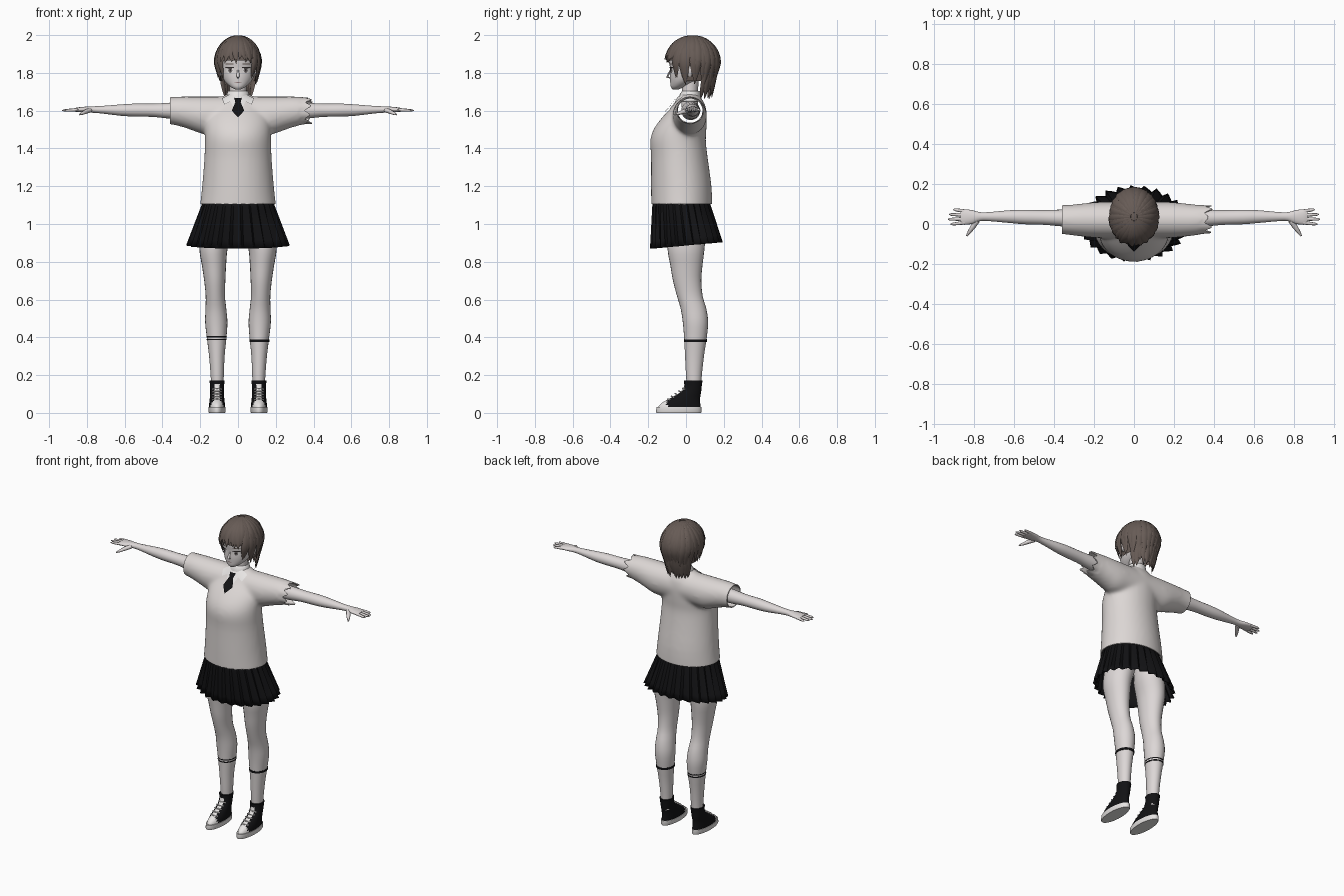
import bpy, bmesh, math, random
from math import sin, cos, pi, radians
from mathutils import Vector
from mathutils.bvhtree import BVHTree

random.seed(4)
cube = bpy.data.objects.get("Cube")
if cube:
    bpy.data.objects.remove(cube)


def material(name, *rgb):
    m = bpy.data.materials.new(name)
    m.use_nodes = True
    col = (*rgb, 1)
    m.diffuse_color = col
    node = m.node_tree.nodes["Principled BSDF"]
    node.inputs["Base Color"].default_value = col
    node.inputs["Roughness"].default_value = 0.8
    return m


SKIN = material("skin", .72, .68, .675)
KNIT = material("knit", .72, .68, .665)
WHITE = material("white", .8, .78, .77)
BLACK = material("black", .006, .006, .007)
HAIR = material("hair", .135, .105, .092)
IRIS = material("iris", .2, .18, .18)
LASH = material("lash", .03, .025, .025)
LIP = material("lip", .3, .2, .2)


def finish(bm, name, *mats, angle=50, solid=0):
    bmesh.ops.recalc_face_normals(bm, faces=bm.faces)
    me = bpy.data.meshes.new(name)
    bm.to_mesh(me)
    bm.free()
    for m in mats:
        me.materials.append(m)
    me.shade_smooth()
    me.set_sharp_from_angle(angle=radians(angle))
    ob = bpy.data.objects.new(name, me)
    bpy.context.collection.objects.link(ob)
    if solid:
        mod = ob.modifiers.new("thickness", "SOLIDIFY")
        mod.thickness = solid
    return ob


def skin_rings(bm, rings, caps=True):
    vs = [[bm.verts.new(p) for p in r] for r in rings]
    n = len(vs[0])
    for a, b in zip(vs, vs[1:]):
        for i in range(n):
            j = (i + 1) % n
            bm.faces.new((a[i], a[j], b[j], b[i]))
    if caps:
        bm.faces.new(vs[0])
        bm.faces.new(vs[-1])


def smooth_path(rows, sub):
    out = []
    for i in range(len(rows) - 1):
        p = [rows[max(i - 1, 0)], rows[i], rows[i + 1], rows[min(i + 2, len(rows) - 1)]]
        for k in range(sub):
            t = k / sub
            out.append([b + .5 * t * (c - a + t * (2 * a - 5 * b + 4 * c - d + t * (3 * (b - c) + d - a)))
                        for a, b, c, d in zip(*p)])
    return out + [list(rows[-1])]


def loft(bm, rows, axis="z", side=1, n=24, sub=3, caps=True):
    """Rows: position on the axis, two centre values, two radii."""
    rings = []
    for r in smooth_path(rows, sub):
        ring = []
        for i in range(n):
            c, s = cos(2 * pi * i / n), sin(2 * pi * i / n)
            if axis == "z":
                ring.append((side * (r[1] + r[3] * c), r[2] + r[4] * s, r[0]))
            else:
                ring.append((side * r[0], r[1] + r[3] * c, r[2] + r[4] * s))
        rings.append(ring)
    skin_rings(bm, rings, caps)


def strand(bm, pts, widths, thick, centre, n=6):
    """Flattened tapering tube that faces away from a centre."""
    pts = [Vector(p) for p in pts]
    rings = []
    for i, p in enumerate(pts):
        t = (pts[min(i + 1, len(pts) - 1)] - pts[max(i - 1, 0)]).normalized()
        out = p - Vector(centre)
        out = (out - t * out.dot(t)).normalized()
        w = t.cross(out) * widths[i]
        out *= widths[i] * thick
        rings.append([p + w * cos(2 * pi * k / n) + out * sin(2 * pi * k / n) for k in range(n)])
    skin_rings(bm, rings)


def decal(name, outline, mat, bvh, off):
    """Thin plate laid on the front of a surface."""
    bm = bmesh.new()
    vs = [bm.verts.new((x, 0, z)) for x, z in outline]
    mid = bm.verts.new(sum((v.co for v in vs), Vector()) / len(vs))
    for a, b in zip(vs, vs[1:] + vs[:1]):
        bm.faces.new((a, b, mid))
    bmesh.ops.subdivide_edges(bm, edges=bm.edges, cuts=2, use_grid_fill=True)
    for v in bm.verts:
        hit = bvh.ray_cast(Vector((v.co.x, -1, v.co.z)), Vector((0, 1, 0)))[0]
        v.co.y = (hit.y if hit else -.03) - off
    return finish(bm, name, mat)


def oval(cx, cz, rx, rz, n=14):
    return [(cx + rx * cos(2 * pi * i / n), cz + rz * sin(2 * pi * i / n)) for i in range(n)]


# Sweater: torso and sleeves fused, then opened at hem and cuffs
bm = bmesh.new()
loft(bm, [(1.08, 0, -.022, .203, .162), (1.2, 0, -.025, .19, .16), (1.35, 0, -.035, .178, .15),
          (1.44, 0, -.042, .175, .147), (1.5, 0, -.032, .175, .14), (1.56, 0, -.01, .17, .12),
          (1.62, 0, .015, .14, .09), (1.66, 0, .02, .1, .065), (1.69, 0, .022, .055, .045)], n=40)
half = [(.1, .02, 1.575, .09, .1), (.18, .02, 1.575, .09, .1), (.24, .02, 1.585, .085, .09),
        (.3, .02, 1.595, .078, .08), (.36, .022, 1.6, .073, .072), (.43, .022, 1.6, .072, .071)]
loft(bm, [(-r[0], *r[1:]) for r in reversed(half)] + half, axis="x", n=32)
raw = finish(bm, "sweater_blank", KNIT)
mod = raw.modifiers.new("fuse", "REMESH")
mod.mode, mod.voxel_size = "VOXEL", .011
mod = raw.modifiers.new("relax", "SMOOTH")
mod.factor, mod.iterations = .5, 8
fused = bpy.data.meshes.new_from_object(raw.evaluated_get(bpy.context.evaluated_depsgraph_get()))
bm = bmesh.new()
bm.from_mesh(fused)
bpy.data.objects.remove(raw)
for co, no in (((0, 0, 1.105), (0, 0, -1)), ((-.36, 0, 0), (-1, 0, 0)), ((.4, 0, 0), (1, 0, 0))):
    bmesh.ops.bisect_plane(bm, geom=bm.verts[:] + bm.edges[:] + bm.faces[:],
                           plane_co=co, plane_no=no, clear_outer=True)
for v in bm.verts:  # ragged left cuff
    if v.co.x > .32:
        a = math.atan2(v.co.z - 1.6, v.co.y - .02) / (2 * pi) * 9
        tooth = abs(2 * (a % 1) - 1) * (.75 + .25 * sin(a * 2.3))
        v.co.x = .32 + (v.co.x - .32) * (.4 + .6 * tooth)
torso_bvh = BVHTree.FromBMesh(bm)
finish(bm, "sweater", KNIT, solid=.006)

# Shirt collar and tie
bm = bmesh.new()
loft(bm, [(1.65, 0, .02, .07, .062), (1.685, 0, .022, .06, .055), (1.705, 0, .028, .053, .048)], caps=False)
finish(bm, "collar_band", WHITE, solid=.004)
decal("shirt_front", [(-.05, 1.672), (.05, 1.672), (.026, 1.62), (0, 1.575), (-.026, 1.62)], WHITE, torso_bvh, .004)
for s, side in ((1, "left"), (-1, "right")):
    decal(side + "_collar_flap", [(s * x, z) for x, z in
          ((.008, 1.668), (.045, 1.685), (.085, 1.665), (.072, 1.632))], WHITE, torso_bvh, .009)
decal("tie", [(-.021, 1.668), (.021, 1.668), (.014, 1.645), (.033, 1.6), (0, 1.565), (-.033, 1.6), (-.014, 1.645)],
      BLACK, torso_bvh, .014)

# Pleated skirt
bm = bmesh.new()
rings = []
pleats, per = 26, 4
for k in range(7):
    t = k / 6
    ring = []
    for i in range(pleats * per):
        a = 2 * pi * i / (pleats * per)
        d = (i % per / (per - 1) - .5) * (.004 + .02 * t)
        ring.append(((.18 + .083 * t + d) * cos(a), -.028 + .03 * t + (.147 + .034 * t + d) * sin(a),
                     1.13 + (-.243 + .017 * sin(a)) * t))
    rings.append(ring)
skin_rings(bm, rings, caps=False)
finish(bm, "skirt", BLACK, angle=25, solid=.003)

# Neck and head
bm = bmesh.new()
loft(bm, [(1.62, 0, .02, .05, .045), (1.69, 0, .02, .044, .042), (1.78, 0, .025, .046, .045)])
finish(bm, "neck", SKIN)
bm = bmesh.new()
loft(bm, [(1.712, 0, -.056, .014, .014), (1.725, 0, -.044, .038, .036), (1.75, 0, -.02, .066, .063),
          (1.78, 0, 0, .084, .085), (1.82, 0, .01, .094, .094), (1.87, 0, .015, .1, .105),
          (1.93, 0, .02, .09, .1), (1.975, 0, .03, .05, .06)], n=32)
face_bvh = BVHTree.FromBMesh(bm)
finish(bm, "head", SKIN)
bm = bmesh.new()
strand(bm, [(0, -.083, 1.815), (0, -.094, 1.79), (0, -.1, 1.78), (0, -.082, 1.772)],
       [.004, .008, .008, .004], .8, (0, 0, 1.8))
finish(bm, "nose", SKIN)
decal("mouth", oval(0, 1.75, .018, .0025), LIP, face_bvh, .002)
for s, side in ((1, "left"), (-1, "right")):
    decal(side + "_eye_white", oval(s * .043, 1.813, .021, .015), WHITE, face_bvh, .002)
    decal(side + "_iris", oval(s * .041, 1.813, .011, .014), IRIS, face_bvh, .004)
    decal(side + "_pupil", oval(s * .041, 1.814, .005, .007), LASH, face_bvh, .006)
    decal(side + "_lash", oval(s * .044, 1.828, .025, .004), LASH, face_bvh, .006)
    decal(side + "_brow", oval(s * .045, 1.847, .024, .003), HAIR, face_bvh, .003)
    bm = bmesh.new()
    loft(bm, [(1.78, .093, .02, .006, .008), (1.8, .098, .023, .01, .016), (1.83, .1, .028, .01, .02),
              (1.845, .1, .028, .004, .01)], side=s, n=12)
    finish(bm, side + "_ear", SKIN)


# Hair: scalp shell covered by tapering locks
def hair_point(a, h, grow=1):
    """Azimuth from the front, and degrees down from the crown."""
    if h <= 90:
        r, z = sin(radians(h)), 1.85 + .147 * cos(radians(h))
    else:
        z = 1.85 - (h - 90) / 90 * .2
        r = 1 - 2 * (1.85 - z)
    r *= grow
    return (.118 * r * sin(a), .036 - .142 * r * cos(a), z)


bm = bmesh.new()
skin_rings(bm, [[hair_point(2 * pi * i / 36, h, .95) for i in range(36)] for h in range(4, 134, 8)])
bmesh.ops.delete(bm, geom=[f for f in bm.faces if f.calc_center_median().y < -.01
                           and f.calc_center_median().z < 1.875 or len(f.verts) > 4
                           and f.calc_center_median().z < 1.9], context="FACES")
finish(bm, "hair_scalp", HAIR)


def lock(bm, a, start, end, width, drift, flare):
    steps = 10
    pts, widths = [], []
    for k in range(steps + 1):
        t = k / steps
        pts.append(hair_point(a + drift * t * t, start + (end - start) * t, 1 + flare * t ** 3))
        widths.append(width * (.35 + 1.3 * t if t < .5 else 1 - ((t - .5) / .5) ** 2 * .95))
    strand(bm, pts, widths, .38, (0, .035, 1.82))


bm = bmesh.new()
for layer, count in ((0, 28), (1, 22)):
    for i in range(count):
        a = 2 * pi * (i + .5 * layer) / count
        a = (a + pi) % (2 * pi) - pi
        front = abs(a)
        end = random.uniform(80, 90) if front < .75 else random.uniform(122, 142)
        if front > 2:
            end += 8
        if layer and front >= .75:
            end -= random.uniform(10, 35)
        lock(bm, a, 8, end, .023, random.uniform(-.18, .18), random.uniform(0, .09))
finish(bm, "hair_locks", HAIR)
bm = bmesh.new()
for i in range(11):
    lock(bm, pi + (i - 5) * .2, 95, random.uniform(158, 176), .02, (i - 5) * .02, random.uniform(0, .15))
finish(bm, "nape_locks", HAIR)

for s, side in ((1, "left"), (-1, "right")):
    # Arm, fingers and thumb
    bm = bmesh.new()
    loft(bm, [(.2, .025, 1.6, .05, .05), (.36, .03, 1.6, .042, .042), (.45, .033, 1.602, .037, .035),
              (.55, .035, 1.603, .036, .034), (.62, .037, 1.603, .032, .03), (.72, .037, 1.605, .023, .02),
              (.77, .037, 1.606, .022, .017), (.81, .035, 1.606, .034, .015), (.85, .035, 1.605, .039, .012),
              (.868, .035, 1.604, .034, .008)], axis="x", side=s, n=20)
    finish(bm, side + "_arm", SKIN)
    bm = bmesh.new()
    for y, tip in ((.064, .905), (.045, .925), (.026, .931), (.007, .918)):
        fan = (y - .035) * .3
        strand(bm, [(s * (.845 + (tip - .845) * t), y + fan * t, 1.605 - .004 * t) for t in (0, .5, .85, 1)],
               [.0095, .0085, .007, .003], .9, (s * .88, .035, 1), n=8)
    strand(bm, [(s * .785, .018, 1.602), (s * .805, -.012, 1.595), (s * .825, -.04, 1.585), (s * .838, -.06, 1.579)],
           [.014, .013, .009, .004], .9, (s * .8, 0, 1), n=8)
    finish(bm, side + "_fingers", SKIN)

    # Leg
    bm = bmesh.new()
    loft(bm, [(1.06, .1, .01, .08, .09), (.97, .113, .005, .085, .1), (.87, .13, 0, .075, .098),
              (.78, .127, .002, .064, .085), (.7, .123, .006, .056, .075), (.62, .12, .02, .051, .068),
              (.55, .117, .04, .055, .068), (.48, .115, .05, .059, .067), (.4, .113, .05, .052, .06),
              (.3, .112, .045, .041, .05), (.2, .11, .042, .035, .042), (.1, .11, .042, .03, .035)], side=s)
    finish(bm, side + "_leg", SKIN)

    # Dark lines at the sock top
    bm = bmesh.new()
    for z, h in (((.376, .013),) if s > 0 else ((.385, .006), (.4, .006))):
        loft(bm, [(z, .113, .05, .0525, .0608), (z + h, .113, .05, .0535, .0618)], side=s, sub=1)
    finish(bm, side + "_sock_line", BLACK)

    # High-top shoe: white toe and tongue, black upper
    bm = bmesh.new()
    loft(bm, [(.015, .111, -.035, .042, .113), (.035, .111, -.034, .042, .111), (.055, .111, -.025, .041, .1),
              (.08, .111, -.003, .038, .078), (.11, .111, .025, .036, .055), (.14, .111, .036, .037, .047),
              (.172, .111, .039, .04, .049)], side=s, n=32)
    for f in bm.faces:
        c = f.calc_center_median()
        tongue = abs(abs(c.x) - .111) < .013 and c.y < 0 and c.z < .15
        f.material_index = 1 if c.y < -.1 or tongue else 0
    finish(bm, side + "_shoe", BLACK, WHITE)
    bm = bmesh.new()
    loft(bm, [(0, .111, -.038, .043, .118), (.006, .111, -.038, .046, .121), (.03, .111, -.037, .045, .119)],
         side=s, n=32, sub=1)
    finish(bm, side + "_sole", WHITE, angle=35)
    bm = bmesh.new()
    for k in range(5):
        y, z = -.098 + .02 * k, .074 + .014 * k
        strand(bm, [(s * .111 + x, y + abs(x) * .5, z - abs(x) * .2) for x in (-.026, 0, .026)],
               [.004] * 3, .8, (s * .111, .03, 0))
    finish(bm, side + "_laces", WHITE)
